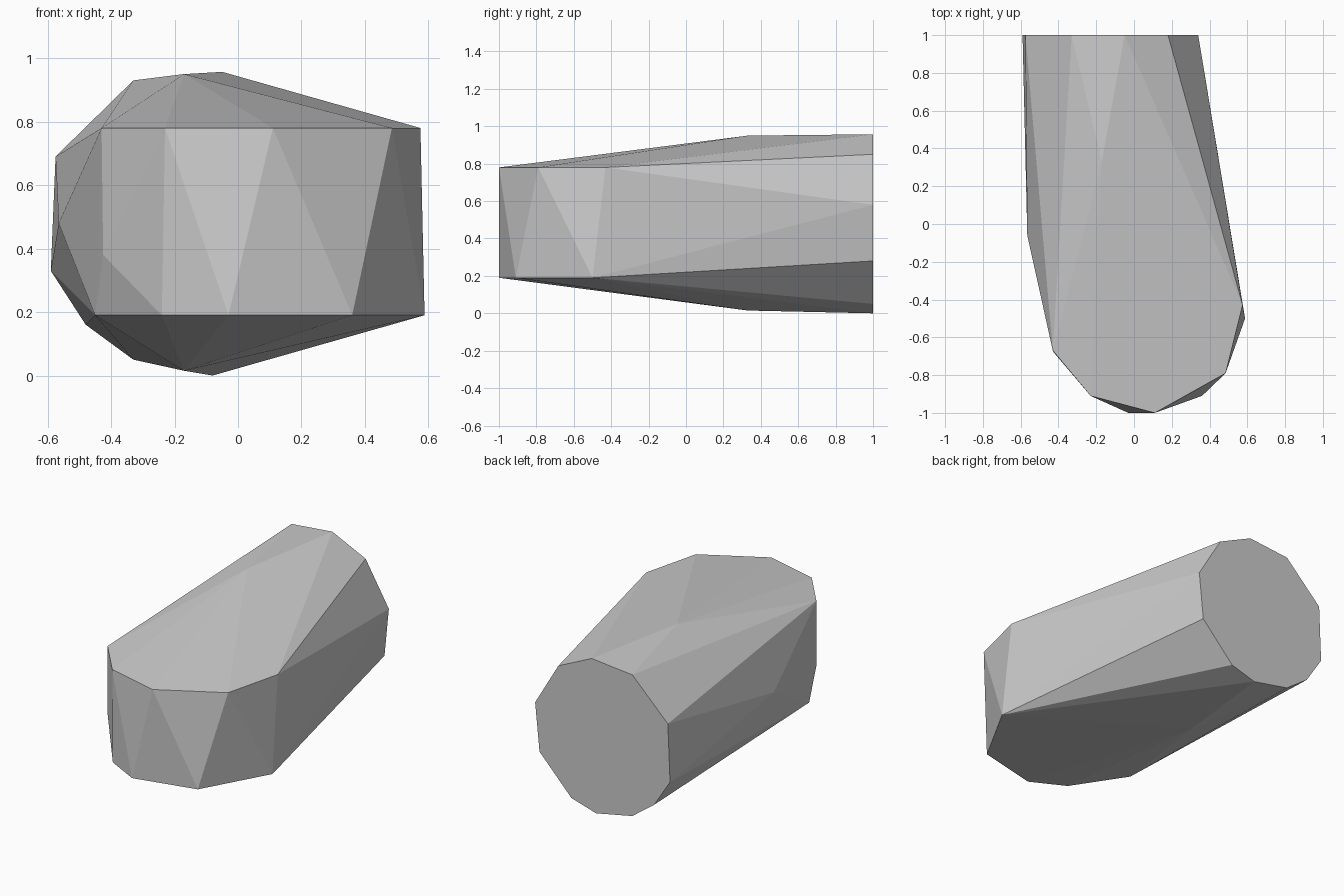
import bpy
import bmesh
import math

default_cube = bpy.data.objects.get("Cube")
if default_cube:
    bpy.data.objects.remove(default_cube, do_unlink=True)


def make_material(name, colour):
    material = bpy.data.materials.new(name)
    material.use_nodes = True
    material.diffuse_color = colour
    shader = next(node for node in material.node_tree.nodes
                  if node.type == "BSDF_PRINCIPLED")
    shader.inputs["Base Color"].default_value = colour
    return material


def convex_body(name, corners, material):
    """Wrap a faceted convex skin around the given corners."""
    shape = bmesh.new()
    for corner in corners:
        shape.verts.new(corner)
    hull = bmesh.ops.convex_hull(shape, input=shape.verts[:])
    unused = [item for item in hull["geom_interior"] + hull["geom_unused"]
              if isinstance(item, bmesh.types.BMVert)]
    bmesh.ops.delete(shape, geom=list(set(unused)), context="VERTS")
    # Merge the flat end cap into one polygon
    bmesh.ops.dissolve_limit(shape, angle_limit=math.radians(0.2),
                             verts=shape.verts[:], edges=shape.edges[:])
    bmesh.ops.recalc_face_normals(shape, faces=shape.faces[:])
    mesh = bpy.data.meshes.new(name)
    shape.to_mesh(mesh)
    shape.free()
    mesh.materials.append(material)
    body = bpy.data.objects.new(name, mesh)
    bpy.context.scene.collection.objects.link(body)
    return body


# Flat rear cap, as (x, z)
rear_y = 1
rear_profile = [(-.05, .957), (.18, .85), (.34, .58), (.31, .28),
                (.09, .05), (-.08, 0), (-.33, .05), (-.48, .16),
                (-.59, .33), (-.575, .69), (-.33, .93)]

# Upper and lower rims of the rounded nose, as (x, y)
upper_z, lower_z = .78, .19
upper_rim = [(-.43, -.67), (-.23, -.91), (.11, -1),
             (.485, -.79), (.575, -.43)]
lower_rim = [(-.45, -.57), (-.24, -.89), (-.03, -1),
             (.36, -.91), (.588, -.5)]

# Single corners on the crown, belly and right flank
crown, belly = (-.17, .33, .95), (-.17, .33, .015)
flank = [(-.565, -.06, .48), (-.425, -.68, .38)]

corners = [(x, rear_y, z) for x, z in rear_profile]
corners += [(x, y, upper_z) for x, y in upper_rim]
corners += [(x, y, lower_z) for x, y in lower_rim]
corners += [crown, belly] + flank

grey = make_material("plain grey", (.6, .6, .6, 1))
convex_body("faceted_body", corners, grey)
